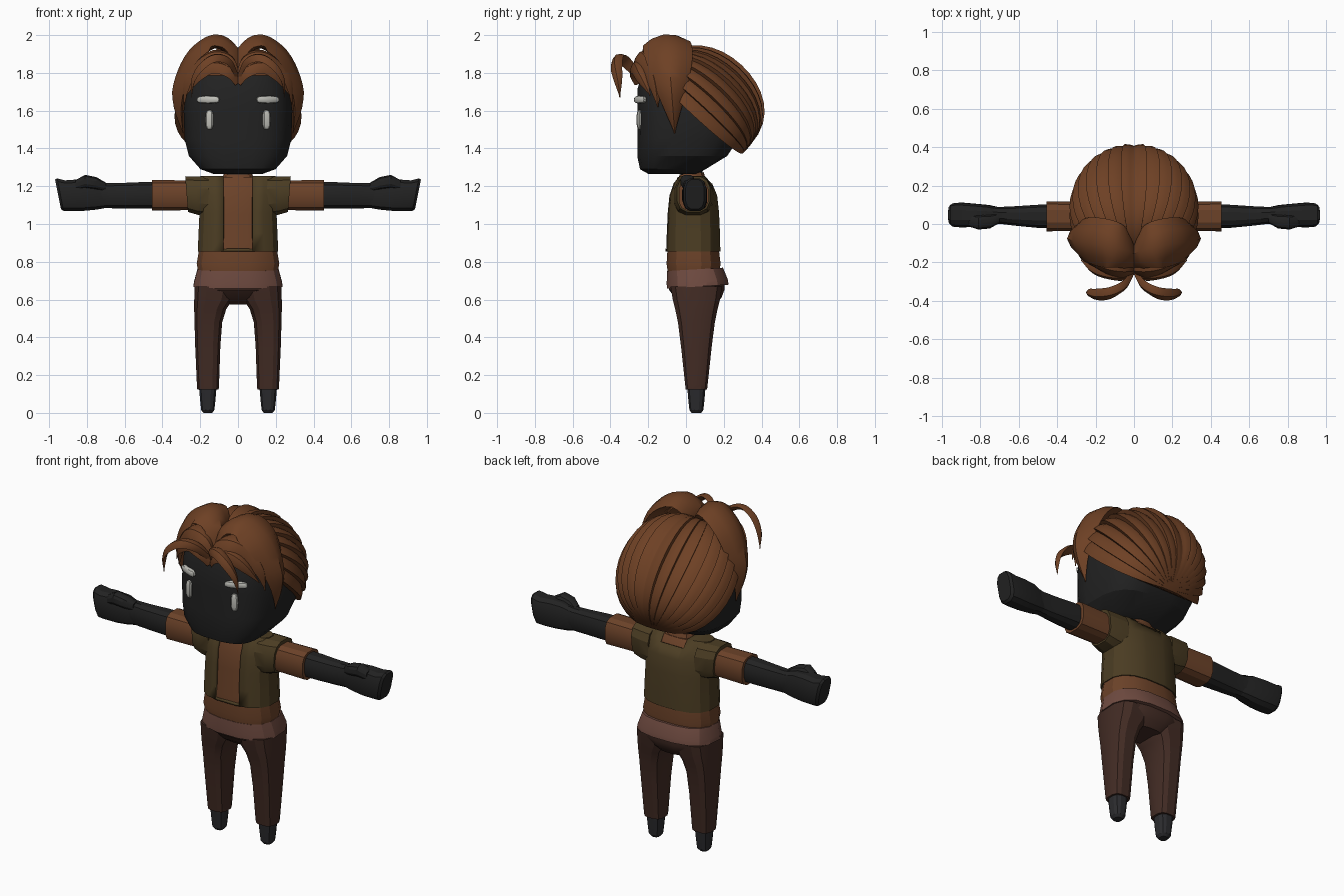
import bpy, bmesh, math
from mathutils import Vector

if "Cube" in bpy.data.objects:
    bpy.data.objects.remove(bpy.data.objects["Cube"])


def material(name, rgb):
    m = bpy.data.materials.new(name)
    m.diffuse_color = (*rgb, 1)
    m.use_nodes = True
    m.node_tree.nodes["Principled BSDF"].inputs["Base Color"].default_value = m.diffuse_color
    return m


SKIN = material("charcoal skin", (0.016, 0.016, 0.016))
HAIR = material("auburn hair", (0.155, 0.052, 0.018))
SHIRT = material("rust shirt", (0.15, 0.055, 0.022))
VEST = material("olive vest", (0.072, 0.047, 0.017))
PANTS = material("dark brown trousers", (0.056, 0.025, 0.018))
TAIL = material("dusty rose shirt tail", (0.16, 0.07, 0.052))
PALE = material("pale grey", (0.52, 0.52, 0.48))
BOOT = material("slate boots", (0.024, 0.024, 0.027))


def finish(bm, name, mat, mirror=False, angle=25):
    bmesh.ops.remove_doubles(bm, verts=bm.verts, dist=1e-4)
    bmesh.ops.recalc_face_normals(bm, faces=bm.faces)
    me = bpy.data.meshes.new(name)
    bm.to_mesh(me)
    bm.free()
    me.materials.append(mat)
    ob = bpy.data.objects.new(name, me)
    bpy.context.collection.objects.link(ob)
    bpy.ops.object.select_all(action='DESELECT')
    ob.select_set(True)
    bpy.context.view_layer.objects.active = ob
    bpy.ops.object.shade_smooth_by_angle(angle=math.radians(angle))
    if mirror:
        md = ob.modifiers.new("mirror", 'MIRROR')
        md.use_mirror_merge = False
    return ob


def skin_rings(bm, rings, caps=True):
    """Bridge a list of closed rings of points."""
    vs = [[bm.verts.new(p) for p in r] for r in rings]
    n = len(vs[0])
    for a, b in zip(vs, vs[1:]):
        for i in range(n):
            j = (i + 1) % n
            bm.faces.new((a[i], a[j], b[j], b[i]))
    if caps:
        bm.faces.new(vs[0])
        bm.faces.new(vs[-1])


def loft_mesh(rings, axis='z', n=12, power=2.6, tilt=0):
    """Rings are (position, centre a, centre b, radius a, radius b)."""
    bm = bmesh.new()
    out = []
    for t, ca, cb, ra, rb in rings:
        ring = []
        for i in range(n):
            an = 2 * math.pi * (i + 0.5) / n
            c, s = math.cos(an), math.sin(an)
            a = ca + ra * math.copysign(abs(c) ** (2 / power), c)
            b = cb + rb * math.copysign(abs(s) ** (2 / power), s)
            ring.append((a, b, t + tilt * b) if axis == 'z' else (t + tilt * (b - cb), a, b))
        out.append(ring)
    skin_rings(bm, out)
    return bm


def loft(name, mat, rings, mirror=False, **kw):
    return finish(loft_mesh(rings, **kw), name, mat, mirror)


# Head, with the scalp under the fringe in hair colour
head = loft("head", SKIN, [
    (1.265, 0, -.07, .13, .13), (1.29, 0, -.07, .20, .175), (1.36, 0, -.02, .262, .24),
    (1.45, 0, .01, .285, .27), (1.6, 0, .03, .29, .29), (1.72, 0, .025, .277, .283),
    (1.785, 0, .02, .25, .255), (1.85, 0, .03, .15, .17)], n=20, power=3)
head.data.materials.append(HAIR)
for f in head.data.polygons:
    if f.center.z > 1.78 or (f.center.z > 1.74 and f.center.y > -.1):
        f.material_index = 1
loft("neck", SKIN, [(1.2, 0, .03, .07, .06), (1.3, 0, .03, .07, .06)])

# Brows and eyes
for name, loc, size, turn in (("brow", (.157, -.243, 1.658), (.066, .016, .02), .42),
                              ("eye", (.15, -.245, 1.552), (.021, .016, .052), .25)):
    bm = bmesh.new()
    bmesh.ops.create_uvsphere(bm, u_segments=10, v_segments=8, radius=1)
    for v in bm.verts:
        p = Vector(math.copysign(abs(c) ** .7, c) * s for c, s in zip(v.co, size))
        v.co = Vector(loc) + Vector((p.x * math.cos(turn) - p.y * math.sin(turn),
                                     p.x * math.sin(turn) + p.y * math.cos(turn), p.z))
    finish(bm, name, PALE, True)

# Back hair: overlapping strands swept from the parting to the nape
axis, up = Vector((0, .735, -.677)), Vector((0, .677, .735))
centre = Vector((0, .066, 1.596))
STRANDS, STEPS = 8, 16
half = []
for k in range(STRANDS):
    for s in (0.02, .3, .65, .98):
        half.append((math.radians(96) * (k + s) / STRANDS, .925 + .085 * s ** .6))
columns = [(-a, r) for a, r in reversed(half)] + half
bm = bmesh.new()
rings = []
for i in range(STEPS + 1):
    t = math.pi * (.02 + .96 * i / STEPS)
    w = math.sin(t) ** .7
    rings.append([centre - axis * .325 * math.cos(t) + up * (.34 * w * r * math.cos(a))
                  + Vector((.335 * w * r * math.sin(a), 0, 0)) for a, r in columns])
skin_rings(bm, rings)
finish(bm, "back_hair", HAIR, angle=30)


def spline(pts, per=4):
    """Catmull-Rom samples through points of any dimension."""
    out = []
    for i in range(len(pts) - 1):
        a, b, c, d = (pts[min(max(j, 0), len(pts) - 1)] for j in range(i - 1, i + 3))
        for k in range(per):
            t = k / per
            out.append([.5 * (2 * q + (r - p) * t + (2 * p - 5 * q + 4 * r - s) * t * t
                              + (3 * q - p - 3 * r + s) * t ** 3)
                        for p, q, r, s in zip(a, b, c, d)])
    return out + [list(pts[-1])]


def lock(name, pts, hint, thick):
    """Tapered hair lock; points are (x, y, z, half width)."""
    s = spline(pts)
    bm = bmesh.new()
    rings = []
    for i, (x, y, z, w) in enumerate(s):
        p, w = Vector((x, y, z)), max(w, .003)
        tan = (Vector(s[min(i + 1, len(s) - 1)][:3]) - Vector(s[max(i - 1, 0)][:3])).normalized()
        side = Vector(hint)
        side = (side - tan * side.dot(tan)).normalized()
        nor = tan.cross(side)
        h = min(thick, w * .6)
        rings.append([p + side * (w * a) + nor * (h * b) for a, b in
                      ((-1, -.3), (-.55, .6), (0, 1), (.55, .6), (1, -.3), (0, -.6))])
    skin_rings(bm, rings)
    finish(bm, name, HAIR, True, 35)


# Front hair: crown sweep, fringe layers and loose curl, mirrored at the parting
lock("crown_lock", [(.01, -.22, 1.80, .03), (.04, -.15, 1.91, .09), (.12, -.11, 1.96, .125),
                    (.225, -.09, 1.89, .125), (.29, -.08, 1.76, .095), (.31, -.07, 1.62, .05),
                    (.29, -.06, 1.48, 0)], (0, 1, .15), .045)
lock("upper_fringe", [(.005, -.24, 1.77, .03), (.05, -.235, 1.865, .055), (.13, -.22, 1.885, .065),
                      (.21, -.18, 1.83, .06), (.265, -.16, 1.74, .04), (.285, -.15, 1.62, 0)],
     (0, 1, .7), .03)
lock("lower_fringe", [(.005, -.25, 1.745, .025), (.05, -.265, 1.81, .045), (.13, -.26, 1.835, .045),
                      (.21, -.235, 1.78, .035), (.275, -.19, 1.68, 0)], (0, .8, .8), .025)
lock("front_curl", [(.008, -.25, 1.78, .02), (.05, -.32, 1.86, .03), (.12, -.36, 1.88, .034),
                    (.19, -.37, 1.835, .033), (.235, -.36, 1.76, .022), (.245, -.35, 1.67, 0)],
     (0, 1, .6), .02)

# Shirt, sleeves and collar
loft("shirt", SHIRT, [(.74, 0, .04, .212, .138), (.79, 0, .04, .222, .145), (.9, 0, .037, .203, .135),
                      (1.05, 0, .037, .19, .125), (1.15, 0, .037, .19, .118),
                      (1.22, 0, .035, .17, .09), (1.25, 0, .03, .12, .075)], n=16)
loft("collar", SHIRT, [(1.2, 0, .03, .10, .085), (1.265, 0, .03, .075, .065)], tilt=.1)
loft("sleeve", SHIRT, [(.14, .04, 1.15, .075, .078), (.3, .04, 1.152, .078, .081),
                       (.455, .04, 1.152, .08, .083)], True, axis='x', power=3)
loft("shirt_tail", TAIL, [(.665, 0, .062, .24, .165), (.69, 0, .06, .236, .165),
                          (.757, 0, .048, .218, .15)], n=16, tilt=.06)

# Open vest: a torso shell cut down the front
bm = loft_mesh([(.855, 0, .037, .216, .147), (.95, 0, .037, .212, .145), (1.06, 0, .037, .207, .14),
                (1.15, 0, .037, .215, .13), (1.215, 0, .035, .215, .105),
                (1.255, 0, .032, .20, .07)], n=16)
for x in (-.078, .078):
    bmesh.ops.bisect_plane(bm, geom=bm.verts[:] + bm.edges[:] + bm.faces[:],
                           plane_co=(x, 0, 0), plane_no=(1, 0, 0))
bm.normal_update()
gone = [f for f in bm.faces if f.normal.z < -.9 or
        (abs(f.calc_center_median().x) < .077 and
         (f.calc_center_median().y < .03 or f.calc_center_median().z > 1.23))]
bmesh.ops.delete(bm, geom=gone, context='FACES')
vest = finish(bm, "vest", VEST)
md = vest.modifiers.new("thickness", 'SOLIDIFY')
md.thickness = .014
loft("vest_shoulder", VEST, [(.15, .038, 1.145, .105, .108), (.22, .038, 1.15, .1, .104),
                             (.272, .04, 1.158, .09, .097)], True, axis='x', power=2.8, tilt=.08)

# Forearms, fists and thumbs
loft("forearm", SKIN, [(.4, .04, 1.153, .062, .072), (.5, .04, 1.152, .062, .072),
                       (.62, .042, 1.15, .052, .069), (.7, .045, 1.15, .045, .068),
                       (.76, .045, 1.155, .05, .072)], True, axis='x')
loft("fist", SKIN, [(.70, .045, 1.15, .042, .064), (.76, .045, 1.155, .055, .08),
                    (.83, .045, 1.153, .062, .085), (.9, .047, 1.15, .066, .083),
                    (.94, .047, 1.155, .062, .088), (.953, .047, 1.157, .05, .08)],
     True, axis='x', power=3, tilt=.2)
loft("thumb", SKIN, [(.70, .03, 1.195, .025, .025), (.75, .012, 1.215, .036, .034),
                     (.81, .008, 1.225, .038, .036), (.86, .016, 1.205, .03, .028)],
     True, axis='x')

# Trousers and boots
loft("trouser_seat", PANTS, [(.575, 0, .075, .10, .085), (.61, 0, .065, .17, .125),
                             (.65, 0, .057, .222, .148), (.70, 0, .055, .222, .15)], n=16)
loft("trouser_leg", PANTS, [(.125, .159, .055, .058, .058), (.15, .159, .055, .06, .061),
                            (.35, .16, .055, .068, .083), (.48, .157, .055, .075, .1),
                            (.55, .147, .055, .087, .115), (.60, .13, .055, .104, .128),
                            (.67, .12, .055, .112, .14)], True, power=3)
loft("boot", BOOT, [(0, .16, .055, .024, .026), (.015, .16, .055, .036, .038),
                    (.07, .16, .055, .042, .044), (.14, .16, .055, .048, .05)], True)
